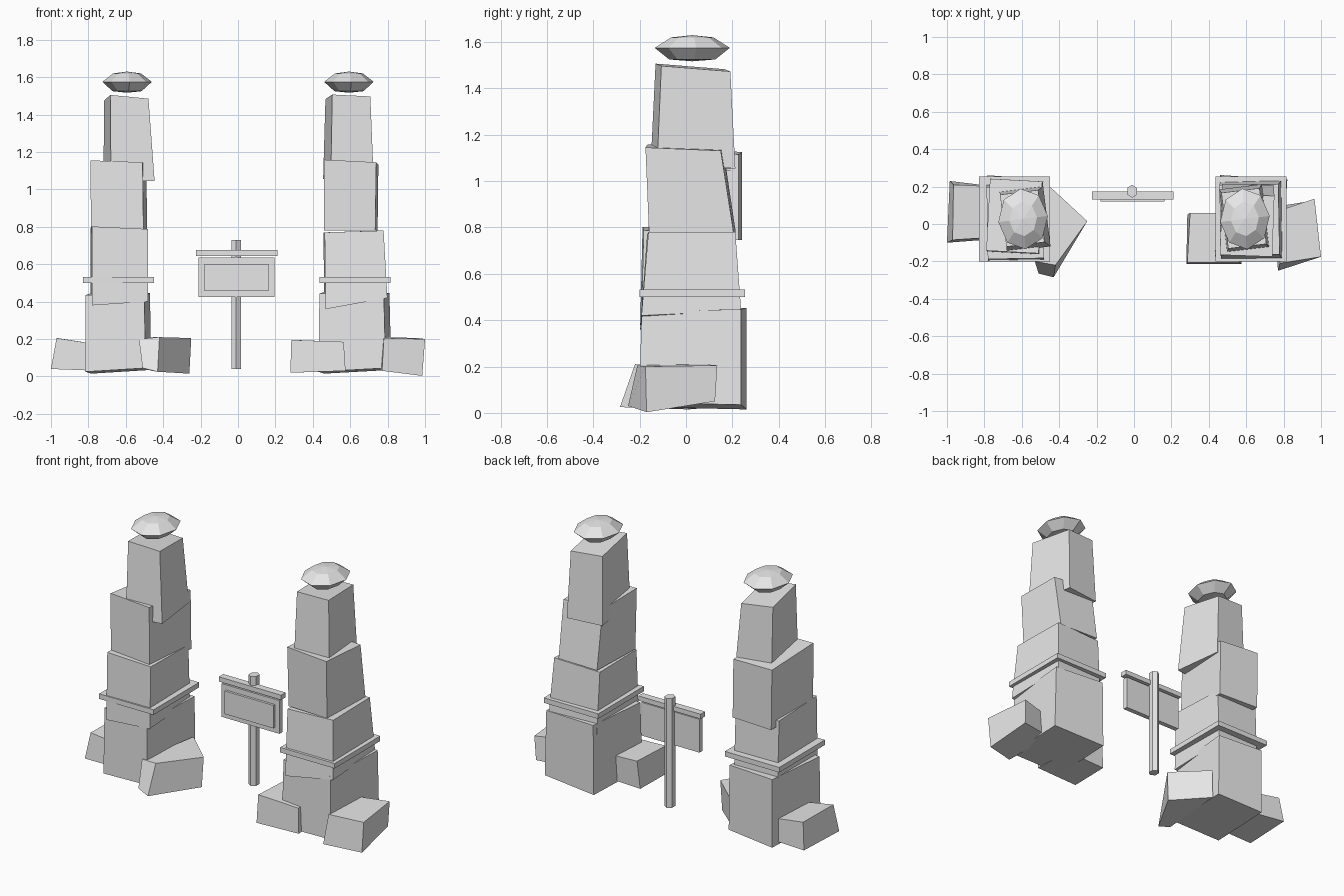
import bpy
import bmesh
import math
from mathutils import Vector

if "Cube" in bpy.data.objects:
    bpy.data.objects.remove(bpy.data.objects["Cube"])

stone = bpy.data.materials.new("light_grey_stone")
stone.diffuse_color = (0.8, 0.8, 0.8, 1)
stone.use_nodes = True
stone.node_tree.nodes["Principled BSDF"].inputs["Base Color"].default_value = stone.diffuse_color


def finish(name, bm):
    bmesh.ops.recalc_face_normals(bm, faces=bm.faces)
    mesh = bpy.data.meshes.new(name)
    bm.to_mesh(mesh)
    bm.free()
    mesh.materials.append(stone)
    ob = bpy.data.objects.new(name, mesh)
    bpy.context.collection.objects.link(ob)
    return ob


def loft(name, rings, cap=True):
    """Skin closed rings of points from bottom to top."""
    bm = bmesh.new()
    rows = [[bm.verts.new(p) for p in ring] for ring in rings]
    n = len(rows[0])
    for a, b in zip(rows, rows[1:]):
        for i in range(n):
            j = (i + 1) % n
            bm.faces.new((a[i], a[j], b[j], b[i]))
    if cap:
        bm.faces.new(rows[0][::-1])
        bm.faces.new(rows[-1])
    return finish(name, bm)


def slab(x0, x1, y0, y1, z, yaw=0, tx=0, ty=0):
    """Four corners of a rectangle, turned by yaw degrees, with sloped height."""
    c = Vector(((x0 + x1) / 2, (y0 + y1) / 2))
    hx, hy = (x1 - x0) / 2, (y1 - y0) / 2
    s, k = math.sin(math.radians(yaw)), math.cos(math.radians(yaw))
    ring = []
    for sx, sy in ((-1, -1), (1, -1), (1, 1), (-1, 1)):
        x, y = sx * hx, sy * hy
        ring.append((c.x + x * k - y * s, c.y + x * s + y * k, z + sx * tx + sy * ty))
    return ring


def block(name, bottom, top, yaw=0, low_tilt=(0, 0), high_tilt=(0, 0)):
    return loft(name, [slab(*bottom, yaw, *low_tilt), slab(*top, yaw, *high_tilt)])


def rock(name, bottom, top):
    return loft(name, [bottom, top])


# Left tower: stacked crooked blocks
block("left_base", (-.80, -.48, -.19, .25, .03), (-.80, -.485, -.18, .25, .44), -4,
      (.01, -.005), (0, .005))
block("left_lower_block", (-.785, -.485, -.195, .215, .40), (-.785, -.485, -.185, .20, .79), 1,
      (.01, .01), (-.007, -.005))
block("left_middle_block", (-.775, -.495, -.155, .235, .755), (-.78, -.50, -.15, .235, 1.135), -3,
      (0, -.01), (-.005, -.015))
block("left_upper_block", (-.70, -.465, -.135, .19, 1.045), (-.70, -.495, -.11, .17, 1.48), 7,
      (0, 0), (-.01, -.015))

# Right tower
block("right_base", (.445, .805, -.19, .25, .03), (.45, .795, -.18, .25, .445), -4,
      (.01, -.005), (-.003, .005))
block("right_lower_block", (.465, .795, -.195, .235, .40), (.46, .775, -.165, .21, .775), 1,
      (.03, .01), (.005, 0))
block("right_middle_block", (.465, .74, -.155, .21, .78), (.465, .745, -.17, .155, 1.145), -2,
      (0, 0), (-.007, -.007))
block("right_upper_block", (.475, .705, -.14, .20, 1.06), (.485, .69, -.12, .18, 1.49), 7,
      (0, -.005), (-.005, -.012))

# Bands and gem-shaped caps on both towers
for side, sx, bx in (("left", -.593, -.64), ("right", .593, .625)):
    block(side + "_band", (bx - .19, bx + .19, -.20, .255, .50),
          (bx - .19, bx + .19, -.20, .255, .532))
    rings = []
    for rx, ry, z in ((.078, .10, 1.525), (.133, .163, 1.575), (.075, .092, 1.62)):
        rings.append([(sx + rx * math.cos(i * math.tau / 8 + .1),
                       .027 + ry * math.sin(i * math.tau / 8 + .1), z) for i in range(8)])
    cap = loft(side + "_cap", rings)
    bm = bmesh.new()
    bm.from_mesh(cap.data)
    # shallow points above and below
    for f in [f for f in bm.faces if len(f.verts) == 8]:
        up = f.normal.z > 0
        for v in bmesh.ops.poke(bm, faces=[f])["verts"]:
            v.co.z += .01 if up else -.008
    bm.to_mesh(cap.data)
    bm.free()

# Loose rocks at the feet
rock("left_outer_rock",
     [(-1.0, -.10, .04), (-.74, -.08, .03), (-.74, .20, .03), (-.985, .23, .04)],
     [(-.97, -.085, .205), (-.74, -.07, .17), (-.74, .20, .17), (-.965, .21, .205)])
rock("left_inner_rock",
     [(-.51, -.265, .045), (-.43, -.285, .025), (-.26, .01, .015), (-.46, .19, .03)],
     [(-.53, -.20, .20), (-.42, -.22, .21), (-.25, .015, .205), (-.45, .20, .21)])
rock("right_inner_rock",
     [(.28, -.215, .02), (.575, -.215, .03), (.56, .05, .03), (.285, .05, .02)],
     [(.285, -.205, .195), (.565, -.205, .185), (.56, .06, .185), (.30, .06, .195)])
rock("right_outer_rock",
     [(.77, -.25, .03), (.985, -.17, .003), (.96, .125, .05), (.74, .09, .05)],
     [(.78, -.21, .205), (1.0, -.175, .20), (.965, .135, .205), (.80, .08, .21)])

# Signpost: six-sided post, board, raised panel and top rail
loft("sign_post", [[(-.01 + .03 * math.sin(i * math.tau / 6), .175 + .035 * math.cos(i * math.tau / 6), z)
                    for i in range(6)] for z in (.04, .73)])
for name, x0, x1, y0, y1, z0, z1 in (
        ("sign_board", -.21, .195, .135, .165, .425, .635),
        ("sign_panel", -.178, .163, .12, .14, .457, .602),
        ("sign_rail", -.225, .21, .13, .175, .645, .675)):
    block(name, (x0, x1, y0, y1, z0), (x0, x1, y0, y1, z1))
